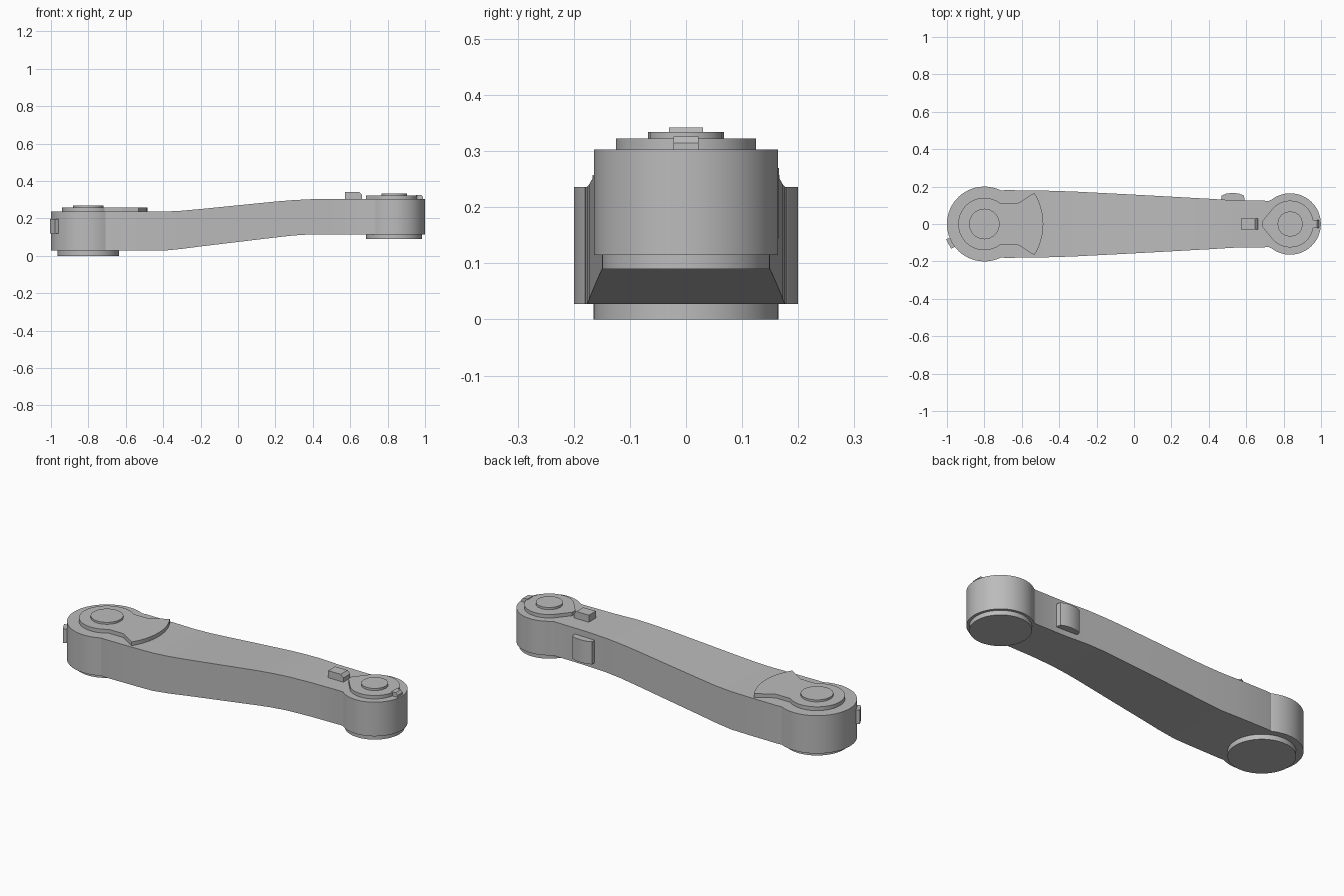
import bpy, bmesh, math

if "Cube" in bpy.data.objects:
    bpy.data.objects.remove(bpy.data.objects["Cube"])

BIG, SMALL = -0.80, 0.835      # pivot positions along x
grey = bpy.data.materials.new("satin grey")
grey.diffuse_color = (0.5, 0.5, 0.5, 1)
grey.use_nodes = True
grey.node_tree.nodes["Principled BSDF"].inputs["Base Color"].default_value = grey.diffuse_color


def finish(name, bm, smooth=True):
    bmesh.ops.remove_doubles(bm, verts=bm.verts, dist=1e-5)
    bmesh.ops.recalc_face_normals(bm, faces=bm.faces)
    me = bpy.data.meshes.new(name)
    bm.to_mesh(me)
    bm.free()
    me.materials.append(grey)
    ob = bpy.data.objects.new(name, me)
    bpy.context.collection.objects.link(ob)
    if smooth:
        bpy.ops.object.select_all(action='DESELECT')
        ob.select_set(True)
        bpy.context.view_layer.objects.active = ob
        bpy.ops.object.shade_smooth_by_angle(angle=math.radians(30))
    return ob


def prism(name, pts, z0, z1, smooth=True):
    bm = bmesh.new()
    lo = [bm.verts.new((x, y, z0)) for x, y in pts]
    hi = [bm.verts.new((x, y, z1)) for x, y in pts]
    bm.faces.new(lo)
    bm.faces.new(hi)
    for i in range(len(pts)):
        j = (i + 1) % len(pts)
        bm.faces.new((lo[i], lo[j], hi[j], hi[i]))
    return finish(name, bm, smooth)


def arc(cx, r, a0, a1, n):
    return [(cx + r * math.cos(math.radians(a0 + (a1 - a0) * i / n)),
             r * math.sin(math.radians(a0 + (a1 - a0) * i / n))) for i in range(n + 1)]


def disc(name, cx, r, z0, z1, n=48):
    return prism(name, arc(cx, r, 0, 360, n)[:-1], z0, z1)


def lerp(table, x):
    for (x0, v0), (x1, v1) in zip(table, table[1:]):
        if x <= x1:
            return v0 + (v1 - v0) * max(0, x - x0) / (x1 - x0)
    return table[-1][1]


# Arm: box sections lofted along x, with round ends
TOP = [(-0.4, 0.236), (-0.3, 0.241), (-0.2, 0.25), (0.2, 0.29), (0.3, 0.298), (0.4, 0.303)]
BOT = [(-0.4, 0.027), (-0.3, 0.037), (-0.2, 0.05), (0.2, 0.098), (0.3, 0.109), (0.4, 0.115)]
WIDTH = [(-0.69, 0.181), (-0.5, 0.179), (-0.35, 0.175), (0, 0.157), (0.4, 0.135), (0.53, 0.127), (0.72, 0.124)]
stations = arc(BIG, 0.2, 180, 63, 20)
stations += [(x, lerp(WIDTH, x)) for x in (-0.69, -0.5, -0.4, -0.3, -0.2, 0, 0.2, 0.3, 0.4, 0.53, 0.72)]
stations += arc(SMALL, 0.164, 129, 0, 22)
bm = bmesh.new()
prev = None
for x, w in stations:
    w = max(w, 0.0005)
    zt, zb = lerp(TOP, x), lerp(BOT, x)
    ring = [bm.verts.new(c) for c in ((x, -w, zb), (x, w, zb), (x, w, zt), (x, -w, zt))]
    if prev:
        for i in range(4):
            j = (i + 1) % 4
            bm.faces.new((prev[i], prev[j], ring[j], ring[i]))
    else:
        bm.faces.new(ring)
    prev = ring
bm.faces.new(prev)
finish("arm", bm)

# Pivot bosses below and caps above
disc("large_lower_boss", BIG, 0.165, 0, 0.03)
disc("small_lower_boss", SMALL, 0.15, 0.09, 0.117)
disc("large_pivot_cap", BIG, 0.082, 0.25, 0.268, 20)
disc("small_pivot_cap", SMALL, 0.068, 0.315, 0.334, 16)

# Large top plate: ring flowing into a flared fan
edge = arc(BIG, 0.315, -32, 32, 14)
prism("large_top_plate", arc(BIG, 0.14, 52, 308, 36) + [(-0.622, -0.11)] + edge + [(-0.622, 0.11)],
      0.23, 0.257)

# Small top plate: teardrop pointing along the arm
prism("small_top_plate", arc(SMALL, 0.125, -145, 145, 40) + [(0.685, 0.015), (0.685, -0.015)], 0.298, 0.322)


def block(name, x0, x1, y0, y1, z0, z1, chamfer=0.0):
    # chamfer slopes the top edge on the +x side
    bm = bmesh.new()
    prof = [(x0, z0), (x1, z0), (x1, z1 - chamfer), (x1 - chamfer, z1), (x0, z1)]
    a = [bm.verts.new((x, y0, z)) for x, z in prof]
    b = [bm.verts.new((x, y1, z)) for x, z in prof]
    bm.faces.new(a)
    bm.faces.new(b)
    for i in range(5):
        j = (i + 1) % 5
        if (a[i].co - a[j].co).length > 1e-6:
            bm.faces.new((a[i], a[j], b[j], b[i]))
    return finish(name, bm, False)


# Stop block, end pointer, end clip
block("stop_block", 0.572, 0.664, -0.03, 0.03, 0.295, 0.342, 0.016)
block("end_pointer", 0.952, 0.99, -0.022, 0.022, 0.298, 0.326, 0.012)
clip = block("end_clip", -0.016, 0.016, -0.028, 0.028, 0.12, 0.197, 0.003)
clip.location = (-0.977, -0.1, 0)
clip.rotation_euler.z = math.radians(29)

# Side plate on the back, slightly bowed outwards
prism("side_plate", [(0.465, 0.12), (0.592, 0.12), (0.588, 0.152), (0.56, 0.163),
                     (0.528, 0.166), (0.495, 0.163), (0.468, 0.152)], 0.145, 0.27)
